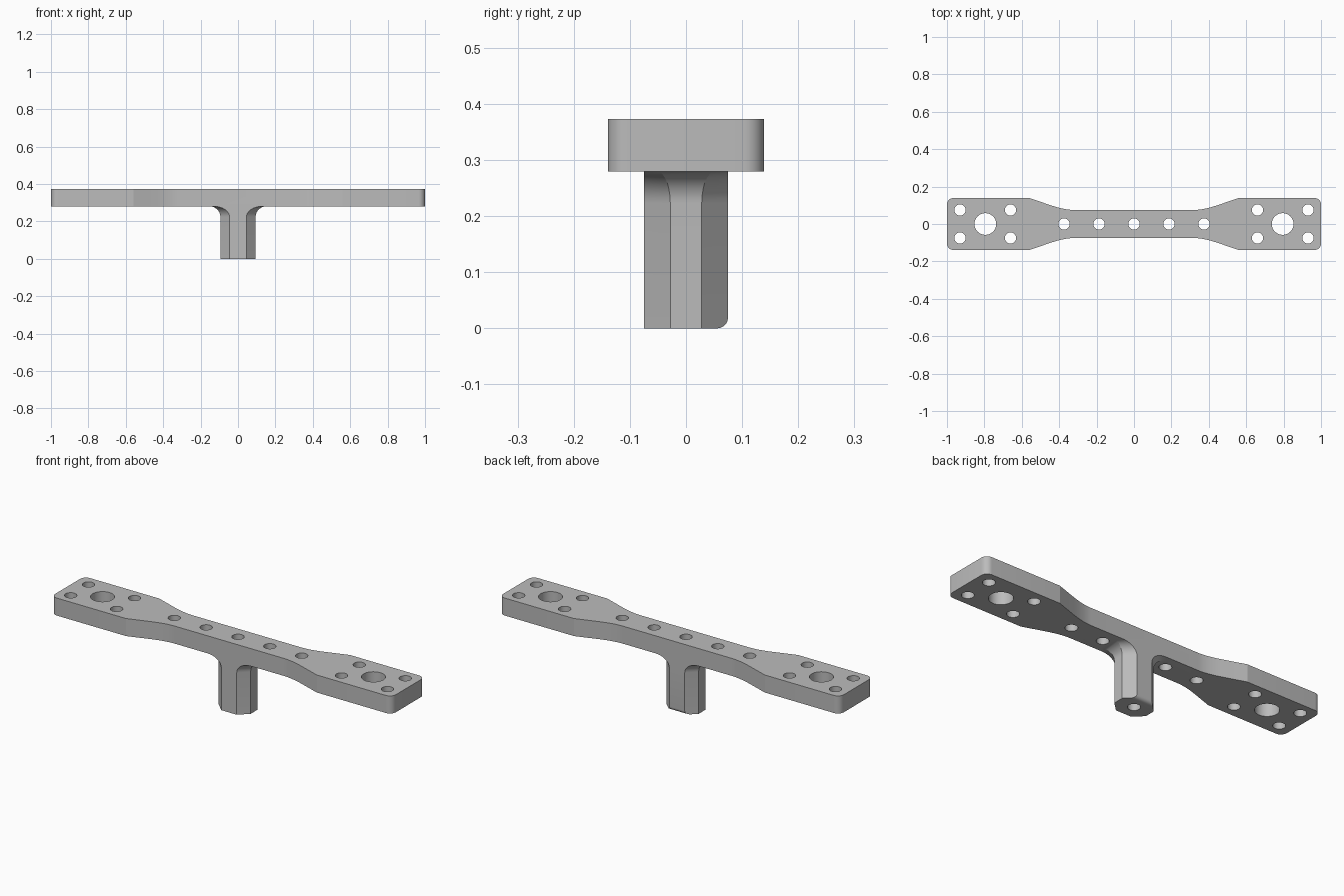
import bpy
import bmesh
from math import sin, cos, pi, radians, sqrt, hypot
from mathutils import Vector

if "Cube" in bpy.data.objects:
    bpy.data.objects.remove(bpy.data.objects["Cube"], do_unlink=True)

BAR_LOW, BAR_TOP = 0.28, 0.373
END_Y, WAIST_Y = 0.139, 0.075
STEM_X, FLAT_X, FLAT_Y = 0.094, 0.045, 0.028
FILLET, ROUND = 0.057, 0.02


def make_object(name, bm):
    bmesh.ops.recalc_face_normals(bm, faces=bm.faces)
    mesh = bpy.data.meshes.new(name)
    bm.to_mesh(mesh)
    bm.free()
    obj = bpy.data.objects.new(name, mesh)
    bpy.context.collection.objects.link(obj)
    return obj


def loft(name, sections):
    """Skin a stack of equal-length loops and cap both ends."""
    bm = bmesh.new()
    rings = [[bm.verts.new(p) for p in s] for s in sections]
    n = len(rings[0])
    for a, b in zip(rings, rings[1:]):
        for i in range(n):
            j = (i + 1) % n
            bm.faces.new((a[i], a[j], b[j], b[i]))
    bm.faces.new(rings[0])
    bm.faces.new(rings[-1])
    return make_object(name, bm)


def mirror_quadrant(quad):
    """Turn a loop running from +x to +y into a full outline."""
    half = quad + [(-x, y) for x, y in reversed(quad)]
    return half + [(-x, -y) for x, y in half]


# Bar: rounded ends, straight tapers blending into a narrow waist
r = 0.035
quad = [(1 - r + r * cos(t * pi / 16), END_Y - r + r * sin(t * pi / 16)) for t in range(9)]
quad.append((0.56, END_Y))
p0, p1, p2 = Vector((0.44, 0.0983)), Vector((0.368, WAIST_Y)), Vector((0.32, WAIST_Y))
for i in range(9):
    t = i / 8
    quad.append(tuple(p0 * (1 - t) ** 2 + p1 * 2 * t * (1 - t) + p2 * t * t))
outline = mirror_quadrant(quad)
bar = loft("mounting_bar", [[(x, y, z) for x, y in outline] for z in (BAR_LOW, BAR_TOP)])

# Stem: chamfered block, rounded at the lower back edge, flaring into the bar
cx, cy = WAIST_Y - FLAT_Y, STEM_X - FLAT_X
nx, ny = cx / hypot(cx, cy), cy / hypot(cx, cy)


def stem_section(z, flare, back):
    reach = nx * STEM_X + ny * FLAT_Y + flare
    side = STEM_X + flare
    flat = (reach - nx * side) / ny
    edge = [(side, flat), ((reach - ny * back) / nx, back)]
    front = [(side, flat), ((reach - ny * WAIST_Y) / nx, WAIST_Y)]
    loop = edge + [(-x, y) for x, y in reversed(edge)]
    loop += [(-x, -y) for x, y in front] + [(x, -y) for x, y in reversed(front)]
    return [(x, y, z) for x, y in loop]


sections = []
for i in range(9):
    a = i * pi / 16
    sections.append(stem_section(ROUND * (1 - cos(a)), 0, WAIST_Y - ROUND * (1 - sin(a))))
for i in range(11):
    a = i * pi / 20
    sections.append(stem_section(BAR_LOW - FILLET * (1 - sin(a)), FILLET * (1 - cos(a)), WAIST_Y))
stem = loft("stem", sections)

# Hole cutters: waist row, large end holes and four small holes round each
holes = [(i * 0.187, 0, 0.03) for i in range(-2, 3)]
for s in (-1, 1):
    holes.append((s * 0.795, 0, 0.058))
    holes += [(s * x, y, 0.03) for x in (0.66, 0.93) for y in (-0.075, 0.075)]
bm = bmesh.new()
for x, y, radius in holes:
    made = bmesh.ops.create_cone(bm, cap_ends=True, segments=48, radius1=radius, radius2=radius, depth=1)
    bmesh.ops.translate(bm, verts=made["verts"], vec=(x, y, 0.2))
cutter = make_object("hole_cutters", bm)
cutter.hide_render = True

# Join the stem to the bar and drill the holes
bpy.ops.object.select_all(action="DESELECT")
bpy.context.view_layer.objects.active = bar
bar.select_set(True)
for tool, operation in ((stem, "UNION"), (cutter, "DIFFERENCE")):
    mod = bar.modifiers.new(operation.title(), "BOOLEAN")
    mod.operation, mod.solver, mod.object = operation, "EXACT", tool
    bpy.ops.object.modifier_apply(modifier=mod.name)
    bpy.data.objects.remove(tool, do_unlink=True)

# Single grey finish
grey = bpy.data.materials.new("plain_grey")
grey.use_nodes = True
colour = (0.5, 0.5, 0.5, 1)
grey.diffuse_color = colour
grey.node_tree.nodes["Principled BSDF"].inputs["Base Color"].default_value = colour
bar.data.materials.clear()
bar.data.materials.append(grey)
bpy.ops.object.shade_smooth_by_angle(angle=radians(15))
